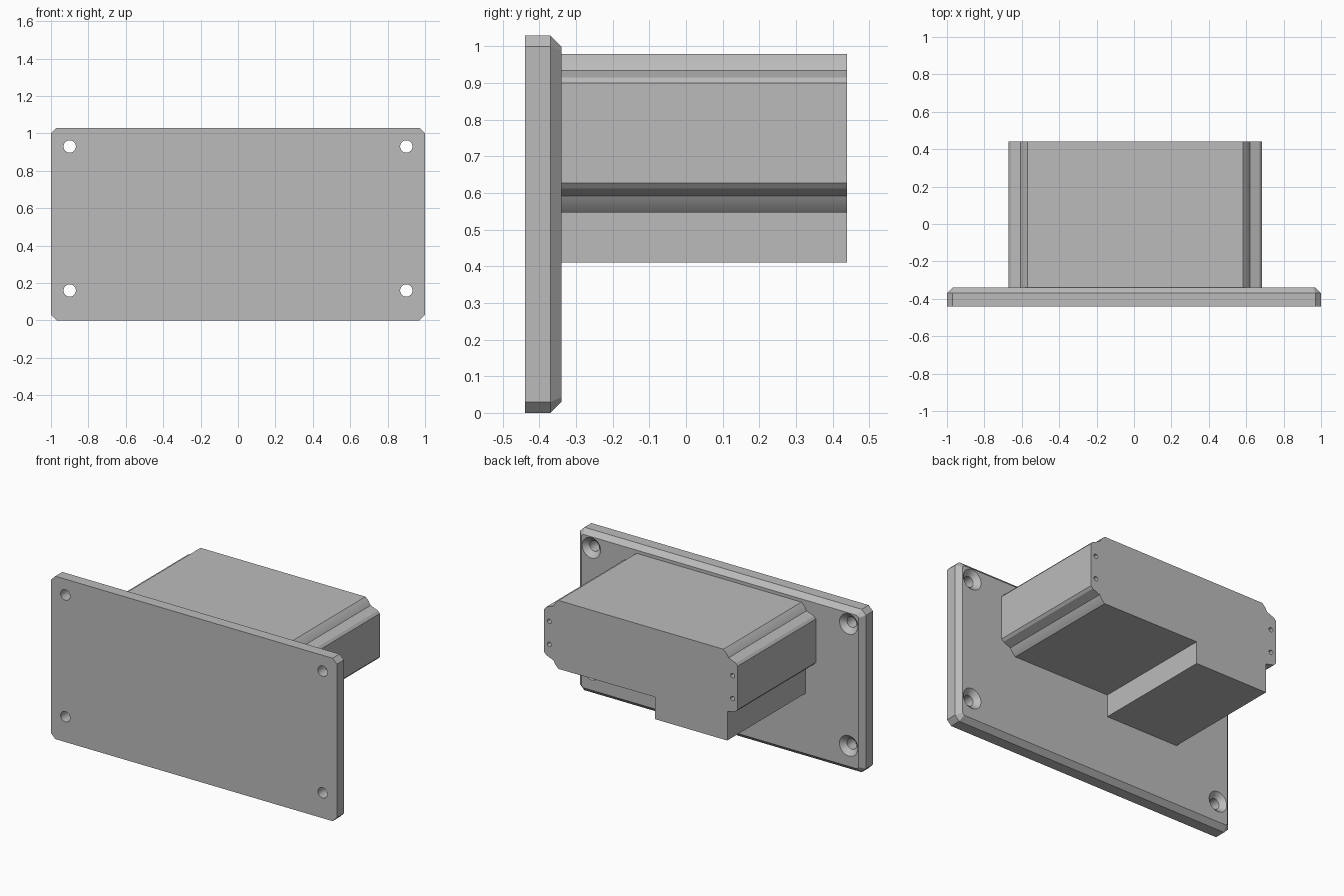
import bpy
import bmesh
from math import cos, sin, tau

cube = bpy.data.objects.get("Cube")
if cube:
    bpy.data.objects.remove(cube, do_unlink=True)

grey = bpy.data.materials.new("plain grey")
grey.use_nodes = True
grey.diffuse_color = (0.5, 0.5, 0.5, 1)
grey.node_tree.nodes["Principled BSDF"].inputs["Base Color"].default_value = (0.5, 0.5, 0.5, 1)


def loft(bm, rings):
    """Add a closed solid through rings of (y, [(x, z), ...])."""
    loops = [[bm.verts.new((x, y, z)) for x, z in pts] for y, pts in rings]
    n = len(loops[0])
    for a, b in zip(loops, loops[1:]):
        for i in range(n):
            j = (i + 1) % n
            bm.faces.new((a[i], a[j], b[j], b[i]))
    bm.faces.new(loops[0][::-1])
    bm.faces.new(loops[-1])


def make_object(name, solids):
    bm = bmesh.new()
    for rings in solids:
        loft(bm, rings)
    bmesh.ops.recalc_face_normals(bm, faces=bm.faces)
    mesh = bpy.data.meshes.new(name)
    bm.to_mesh(mesh)
    bm.free()
    mesh.materials.append(grey)
    obj = bpy.data.objects.new(name, mesh)
    bpy.context.collection.objects.link(obj)
    return obj


def circle(x, z, r, n=32):
    return [(x + r * cos(tau * i / n), z + r * sin(tau * i / n)) for i in range(n)]


def cut(target, cutter):
    cutter.hide_render = True
    mod = target.modifiers.new("holes", 'BOOLEAN')
    mod.object = cutter
    mod.solver = 'EXACT'
    bpy.ops.object.select_all(action='DESELECT')
    bpy.context.view_layer.objects.active = target
    target.select_set(True)
    bpy.ops.object.modifier_apply(modifier=mod.name)
    bpy.data.objects.remove(cutter, do_unlink=True)
    bpy.ops.object.shade_smooth_by_angle(angle=0.35)


def clipped_rectangle(inset, clip):
    x, lo, hi = 1 - inset, inset, 1.03 - inset
    return [(x - clip, lo), (x, lo + clip), (x, hi - clip), (x - clip, hi),
            (-x + clip, hi), (-x, hi - clip), (-x, lo + clip), (-x + clip, lo)]


# Front plate with clipped corners and a bevelled back rim
outer = clipped_rectangle(0, 0.03)
inner = clipped_rectangle(0.03, 0.0124)
plate = make_object("front_plate", [[(-0.44, outer), (-0.37, outer), (-0.34, inner)]])

# Countersunk screw holes
cut(plate, make_object("plate_hole_cutter", [
    [(-0.5, circle(x, z, 0.033)), (-0.37, circle(x, z, 0.033)), (-0.33, circle(x, z, 0.075))]
    for x in (-0.9, 0.9) for z in (0.16, 0.93)]))

# Rear housing: notched corners, with a deeper block under one side
CENTRE = 0.007
notch = [(0.677, 0.9), (0.664, 0.915), (0.613, 0.935), (0.598, 0.96), (0.577, 0.98)]
MIRROR = 1.527
upper = notch + [(-x, z) for x, z in reversed(notch)]
lower_left = [(x, MIRROR - z) for x, z in reversed(notch)]
lower_right = [(-0.677, 0.625), (-0.664, 0.61), (-0.604, 0.595)]
block = [(-0.604, 0.41), (-0.097, 0.41), (-0.097, 0.55)]
profile = [(x + CENTRE, z) for x, z in upper + lower_right + block + lower_left]
housing = make_object("rear_housing", [[(-0.34, profile), (0.44, profile)]])

# Small blind holes in the end of the housing
cut(housing, make_object("housing_hole_cutter", [
    [(0.32, circle(CENTRE + x, z, 0.014, 20)), (0.5, circle(CENTRE + x, z, 0.014, 20))]
    for x in (-0.641, 0.641) for z in (0.685, 0.83)]))
